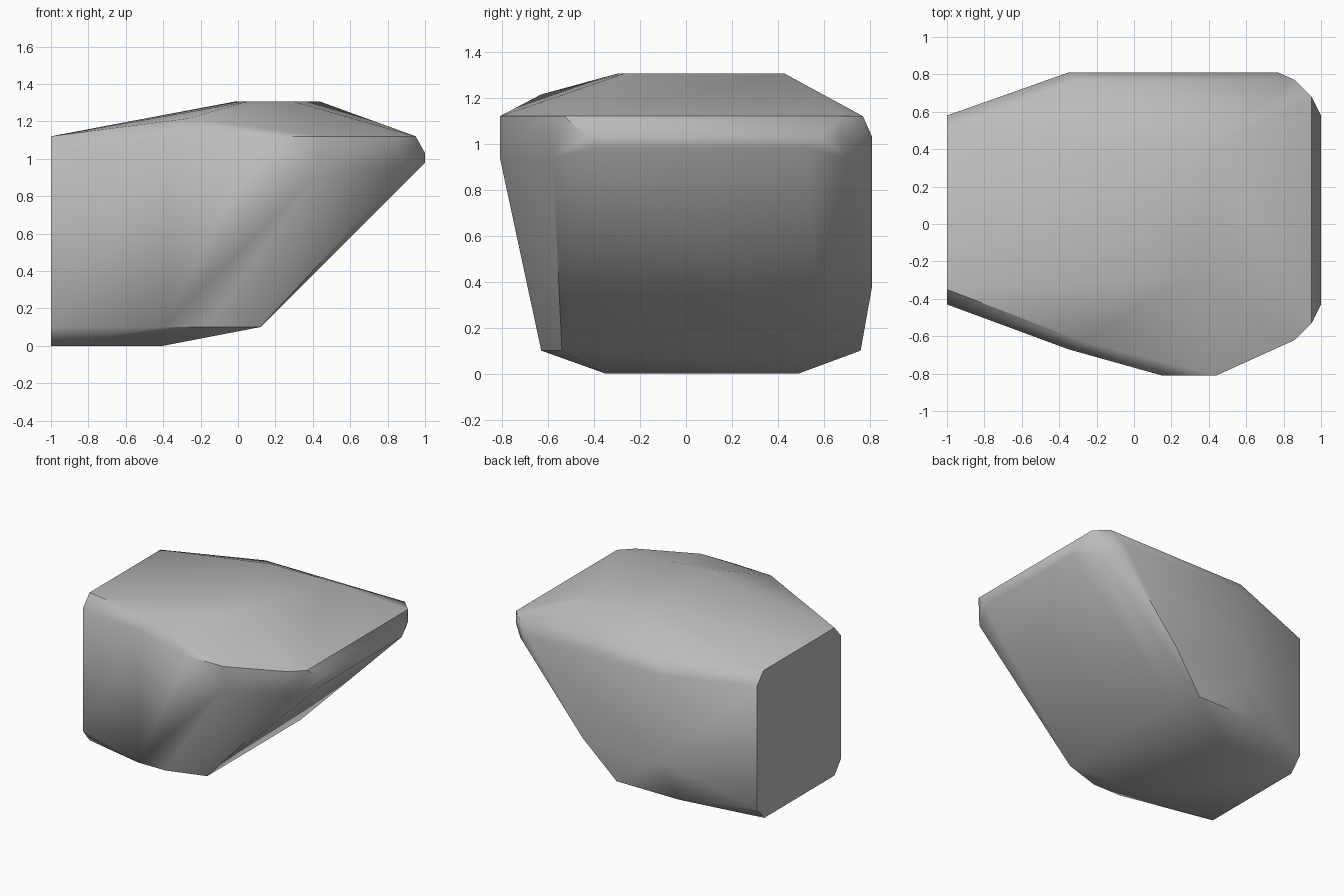
import bpy
import bmesh
import math

default_cube = bpy.data.objects.get("Cube")
if default_cube:
    bpy.data.objects.remove(default_cube, do_unlink=True)


def make_material(name, value):
    material = bpy.data.materials.new(name)
    colour = (value, value, value, 1)
    material.diffuse_color = colour
    material.use_nodes = True
    material.node_tree.nodes["Principled BSDF"].inputs["Base Color"].default_value = colour
    return material


def add_level(mesh, height, outline):
    """Place a horizontal outline of the stone at one height."""
    for x, y in outline:
        mesh.verts.new((x, y, height))


def build_boulder(name, material):
    stone = bmesh.new()

    # Flat underside and its chamfered rim
    add_level(stone, 0, [(-1, -.35), (-1, .49), (-.4, .49), (-.4, -.35)])
    add_level(stone, .1, [(-1, -.43), (-.4, -.63), (-.17, -.63), (.12, -.54),
                          (.12, .58), (.05, .76), (-.47, .76), (-1, .58)])

    # Bulging rear wall and undercut front shoulder
    add_level(stone, .38, [(-.35, .81), (.3, .81)])
    add_level(stone, .94, [(.44, -.81), (.9, -.58), (.9, .7), (.77, .81)])

    # Blunt nose
    add_level(stone, .98, [(1, -.4), (1, .53)])
    add_level(stone, 1.03, [(1, -.43), (1, .58), (.95, .68), (.77, .81),
                            (-.35, .81), (-1, .58), (-1, -.43)])

    # Upper rim
    add_level(stone, 1.12, [(-1, -.35), (-.35, -.67), (.15, -.81), (.44, -.81),
                            (.86, -.62), (.95, -.53), (.95, .68), (.86, .77),
                            (-.31, .77), (-1, .5)])
    add_level(stone, 1.215, [(-.27, -.63)])

    # Small plateau on top
    add_level(stone, 1.305, [(-.02, .42), (.44, .43), (.3, -.27), (.05, -.3)])

    # Wrap the levels in one faceted skin
    wrapped = bmesh.ops.convex_hull(stone, input=stone.verts)
    unused = {v for v in wrapped["geom_interior"] + wrapped["geom_unused"]
              if isinstance(v, bmesh.types.BMVert)}
    bmesh.ops.delete(stone, geom=list(unused), context="VERTS")
    bmesh.ops.dissolve_limit(stone, angle_limit=math.radians(1),
                             verts=stone.verts, edges=stone.edges)
    bmesh.ops.recalc_face_normals(stone, faces=stone.faces)

    data = bpy.data.meshes.new(name)
    stone.to_mesh(data)
    stone.free()
    data.materials.append(material)
    boulder = bpy.data.objects.new(name, data)
    bpy.context.collection.objects.link(boulder)
    return boulder


boulder = build_boulder("boulder", make_material("stone grey", .5))

# Soften the shallow facets and keep the hard breaks crisp
bpy.ops.object.select_all(action="DESELECT")
boulder.select_set(True)
bpy.context.view_layer.objects.active = boulder
bpy.ops.object.shade_smooth_by_angle(angle=math.radians(40))
